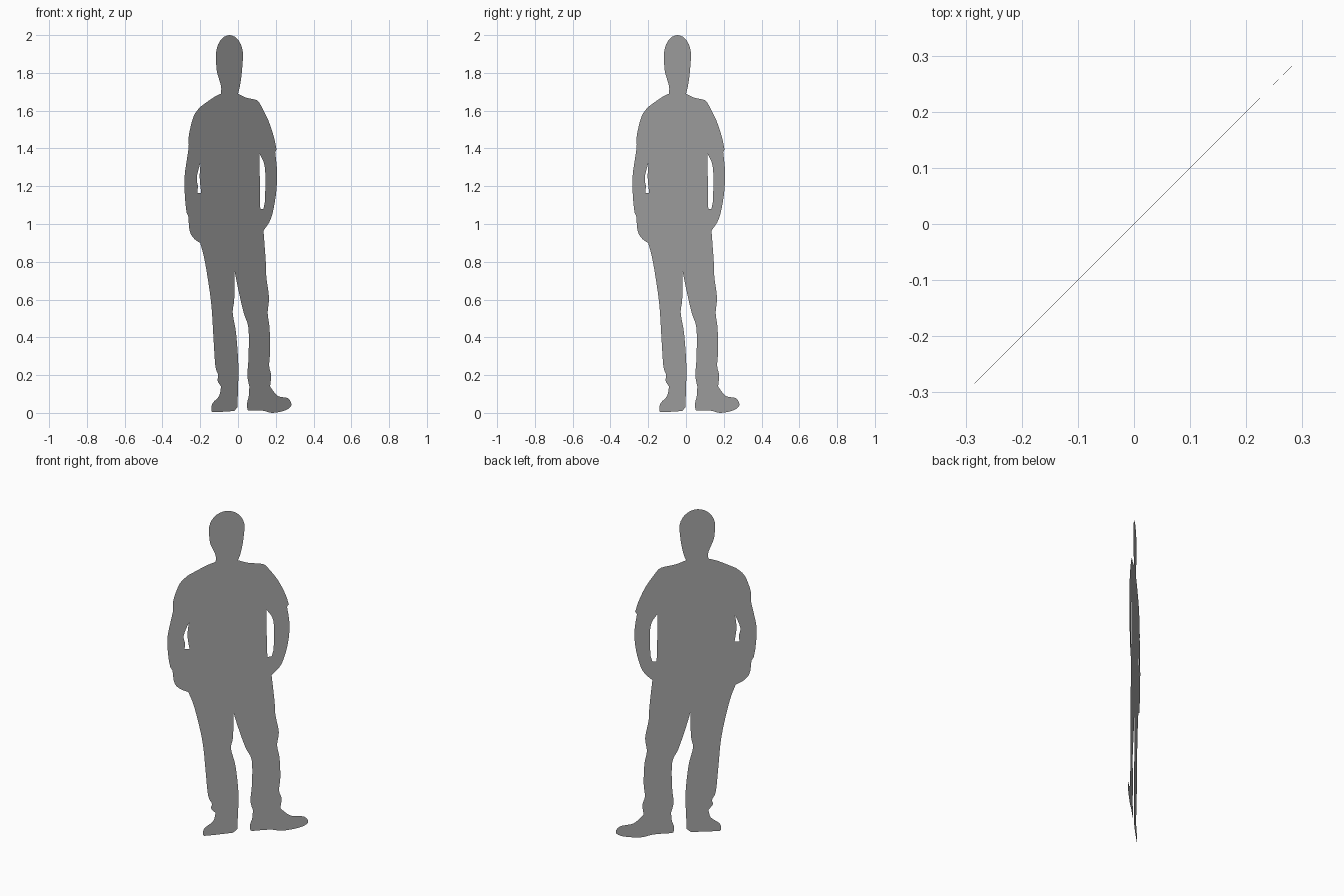
import bpy
import bmesh
from math import cos, sin, pi
from mathutils import Vector

cube = bpy.data.objects.get("Cube")
if cube:
    bpy.data.objects.remove(cube, do_unlink=True)

grey = bpy.data.materials.new("plain grey")
grey.use_nodes = True
grey.diffuse_color = (0.4, 0.4, 0.4, 1)
shader = grey.node_tree.nodes["Principled BSDF"]
shader.inputs["Base Color"].default_value = grey.diffuse_color

FACING = Vector((1, -1, 0))
STEPS = 4


def smooth(*points):
    """Smooth open path of (x, z) points that passes through every given point."""
    knots = [Vector(p) for p in (points[0], *points, points[-1])]
    path = []
    for before, start, end, after in zip(knots, knots[1:], knots[2:], knots[3:]):
        leave, arrive = (end - before) / 2, (after - start) / 2
        for step in range(STEPS):
            t = step / STEPS
            ease = t * t * (3 - 2 * t)
            bend = leave * t * (1 - t) ** 2 - arrive * t * t * (1 - t)
            path.append(tuple(start.lerp(end, ease) + bend))
    return path + [tuple(knots[-1])]


def dome(left, right, height, count=16):
    """Half ellipse rising from the left point to the right point."""
    middle, radius = (left[0] + right[0]) / 2, (right[0] - left[0]) / 2
    angles = [pi * i / count for i in range(1, count)]
    return [(middle - radius * cos(a), left[1] + height * sin(a)) for a in angles]


def cutout(name, *paths):
    """Flat sheet on the diagonal plane y = x, bounded by joined paths."""
    outline = dict.fromkeys(tuple(Vector(p)) for path in paths for p in path)
    bm = bmesh.new()
    face = bm.faces.new([bm.verts.new((x, x, z)) for x, z in outline])
    face.normal_update()
    if face.normal.dot(FACING) < 0:
        face.normal_flip()
    bmesh.ops.triangulate(bm, faces=[face])
    mesh = bpy.data.meshes.new(name)
    bm.to_mesh(mesh)
    bm.free()
    mesh.materials.append(grey)
    part = bpy.data.objects.new(name, mesh)
    bpy.context.collection.objects.link(part)


# Points where neighbouring parts meet
neck_right, neck_left = (-.09, 1.69), (0, 1.69)
temple_right, temple_left = (-.117, 1.89), (.027, 1.89)
shoulder_right, shoulder_left = (-.2, 1.62), (.12, 1.63)
armpit_right, armpit_left = (-.197, 1.33), (.115, 1.37)
waist_right, waist_left = (-.195, 1.165), (.118, 1.08)
hip_right, hip_left = (-.2, .9), (.135, .965)
hip_middle, crotch = (-.02, .93), (-.018, .75)
right_heel, right_instep = (0, .13), (-.09, .14)
left_heel, left_instep = (.06, .14), (.17, .14)

# Head: domed skull above the jaw and neck
cutout(
    "head",
    dome(temple_right, temple_left, .11),
    smooth(temple_left, (.02, 1.8), (.01, 1.73), neck_left),
    smooth(neck_right, (-.09, 1.73), (-.11, 1.8), (-.115, 1.84), temple_right),
)

# Shirt body, with the inner edges of the gaps beside both arms
cutout(
    "torso",
    smooth(neck_left, (.04, 1.67), (.1, 1.655), shoulder_left),
    smooth(armpit_left, (.115, 1.28), (.116, 1.17), waist_left),
    [hip_left, hip_middle, hip_right],
    smooth(waist_right, (-.203, 1.25), armpit_right),
    smooth(shoulder_right, (-.13, 1.67), neck_right),
)

# Arms, with the hands resting at the pockets
cutout(
    "right_arm",
    smooth(shoulder_right, (-.235, 1.57), (-.26, 1.47), (-.262, 1.4),
           (-.283, 1.25), (-.28, 1.13), (-.272, 1.06)),
    smooth((-.263, 1.04), (-.255, .96), (-.23, .92), hip_right),
    smooth(waist_right, (-.215, 1.165)),
    smooth((-.212, 1.2), (-.218, 1.25), armpit_right),
)
cutout(
    "left_arm",
    smooth(shoulder_left, (.16, 1.55), (.19, 1.46), (.204, 1.395)),
    smooth((.197, 1.38), (.207, 1.27), (.2, 1.15), (.175, 1.03), hip_left),
    smooth(waist_left, (.135, 1.08)),
    smooth((.143, 1.12), (.145, 1.25), (.138, 1.32), armpit_left),
)

# Trouser legs, split at the crotch
cutout(
    "right_leg",
    smooth(hip_right, (-.175, .8), (-.143, .59), (-.13, .4), (-.12, .25),
           (-.105, .2), (-.108, .17), right_instep),
    smooth(right_heel, (.002, .25), (-.01, .42), (-.028, .53),
           (-.02, .6), crotch),
    [hip_middle],
)
cutout(
    "left_leg",
    smooth(hip_middle, crotch),
    smooth(crotch, (0, .66), (.03, .53), (.055, .45), (.056, .3),
           (.05, .2), left_heel),
    smooth(left_instep, (.175, .2), (.165, .25), (.17, .33), (.167, .45),
           (.157, .53), (.164, .61), (.15, .72), (.147, .8), hip_left),
)

# Shoes, the left one turned outward
cutout(
    "right_shoe",
    smooth(right_instep, (-.1, .09), (-.135, .05), (-.14, .01), (-.12, .004),
           (-.02, .01)),
    smooth((-.003, .03), right_heel),
)
cutout(
    "left_shoe",
    smooth(left_heel, (.057, .09), (.048, .05), (.05, .015)),
    smooth((.06, .012), (.13, .012), (.18, 0), (.25, .013), (.282, .04),
           (.265, .077), (.21, .09), left_instep),
)
